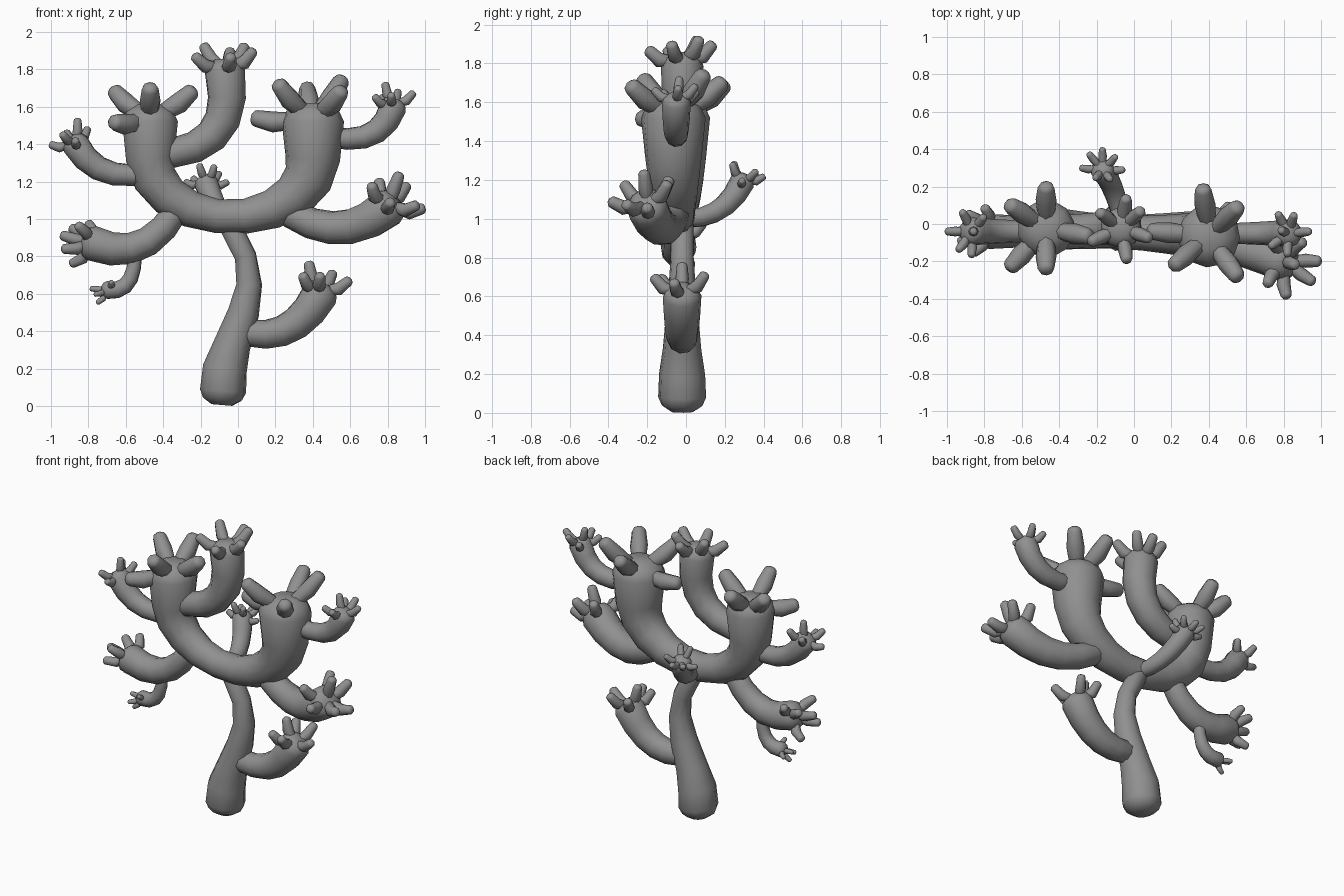
import bpy, bmesh, math
from mathutils import Vector

cube = bpy.data.objects.get("Cube")
if cube:
    bpy.data.objects.remove(cube, do_unlink=True)

# One stone grey material for everything
grey = bpy.data.materials.new("stone_grey")
grey.use_nodes = True
colour = (0.28, 0.28, 0.28, 1)
grey.diffuse_color = colour
bsdf = next(n for n in grey.node_tree.nodes if n.type == 'BSDF_PRINCIPLED')
bsdf.inputs["Base Color"].default_value = colour
UP = Vector((0, 0, 1))


def dome(end, before):
    """Two shrinking rings that round off the end of a tube."""
    (point, radius), (previous, _) = end, before
    out = (point - previous).normalized() * radius
    return [(point + out * 0.35, radius * 0.84), (point + out * 0.6, radius * 0.45)]


def tube(bm, stations, sides):
    """Sweep a round section along (point, radius) stations, with domed ends."""
    stations = (dome(stations[0], stations[1])[::-1] + stations
                + dome(stations[-1], stations[-2]))
    points = [point for point, radius in stations]
    last = len(points) - 1
    across = (points[1] - points[0]).orthogonal()
    rings = []
    for i, (point, radius) in enumerate(stations):
        along = (points[min(i + 1, last)] - points[max(i - 1, 0)]).normalized()
        across = (across - along * across.dot(along)).normalized()
        other = along.cross(across)
        angles = [math.tau * k / sides for k in range(sides)]
        rings.append([bm.verts.new(point + (across * math.cos(a) + other * math.sin(a)) * radius)
                      for a in angles])
    for lower, upper in zip(rings, rings[1:]):
        for k in range(sides):
            n = (k + 1) % sides
            bm.faces.new((lower[k], lower[n], upper[n], upper[k]))
    bm.faces.new(rings[0][::-1])
    bm.faces.new(rings[-1])


def finish(name, bm):
    bmesh.ops.recalc_face_normals(bm, faces=bm.faces)
    mesh = bpy.data.meshes.new(name)
    bm.to_mesh(mesh)
    bm.free()
    mesh.materials.append(grey)
    mesh.shade_smooth()
    bpy.context.collection.objects.link(bpy.data.objects.new(name, mesh))


def limb(name, stations, sides=10):
    bm = bmesh.new()
    tube(bm, stations, sides)
    finish(name, bm)


def fingers(name, palm, axis, reach, radius, angles, curl):
    """Stubby fingers at (azimuth, elevation) degrees, curling towards the axis."""
    bm = bmesh.new()
    for azimuth, elevation in angles:
        a, e = math.radians(azimuth), math.radians(elevation)
        span = Vector((math.cos(e) * math.cos(a), math.cos(e) * math.sin(a), math.sin(e)))
        tip = palm + span * reach
        middle = palm + (span * 0.65 - axis * curl) * reach
        end = tip - (tip - middle).normalized() * radius * 0.45
        tube(bm, [(palm + span * reach * 0.2, radius * 0.75), (middle, radius),
                  (end, radius * 0.8)], 8)
    finish(name, bm)


def branch(name, start, elbow, palm, radius, angles, lift=1):
    """A bent limb that swells into a palm with fingers."""
    start, elbow, palm = Vector(start), Vector(elbow), Vector(palm)
    steps = 5
    stations = []
    for i in range(steps + 1):
        t = i / steps
        point = start.lerp(elbow, t).lerp(elbow.lerp(palm, t), t)
        stations.append((point, radius * (0.72 + 0.28 * t)))
    limb(name, stations)
    axis = ((palm - elbow).normalized() + UP * lift).normalized()
    fingers(name + "_fingers", palm, axis, radius * 1.85, radius * 0.35, angles, 0.14)


# Trunk, wide at the foot and leaning in an S
trunk = [(-.08, .08, .125), (-.07, .2, .12), (-.03, .33, .1), (.03, .5, .085),
         (.06, .65, .07), (.04, .8, .06), (-.06, 1, .06)]
limb("trunk", [(Vector((x, -.02, z)), r) for x, z, r in trunk])

# Thick U-shaped fork: half an ellipse carried up into two heads
centre, half_width, depth = Vector((-.035, -.045, 1.32)), .435, .31
arc = [math.radians(a) for a in range(-90, 91, 20)]
path = [centre + Vector((half_width * math.sin(a), -.02 * math.sin(a), -depth * math.cos(a)))
        for a in arc]
heads = [path[0] + UP * .2, path[-1] + UP * .2]
path = [heads[0]] + path + [heads[1]]
floor = centre.z - depth
limb("main_fork", [(p, .09 + .07 * (max(p.z - floor, 0) * 2) ** .7 + .015 * p.x) for p in path], 12)
fingers("right_fork_fingers", heads[0], UP, .3, .056,
        [(90, 38), (147, 36), (227, 0), (270, 40), (350, 36)], .05)
fingers("left_fork_fingers", heads[1], UP, .33, .056,
        [(97, 36), (45, 46), (175, 4), (220, 40), (305, 32)], .05)

# Upright branch between the heads
branch("centre_branch", (-.36, -.03, 1.35), (0, -.02, 1.4), (-.07, -.02, 1.79), .11,
       [(145, 45), (80, 35), (40, 45), (-20, 35), (-80, 25), (205, 25)])

# Branches on the right
branch("upper_right_branch", (-.45, -.04, 1.25), (-.75, -.04, 1.18), (-.87, -.04, 1.4), .075,
       [(180, 0), (235, 25), (0, 85), (50, 40), (115, 30), (270, 10)])
branch("middle_right_branch", (-.32, -.04, 1.06), (-.5, -.04, .75), (-.78, -.04, .87), .095,
       [(140, 30), (100, 40), (235, 35), (200, -10), (150, -40), (180, 15)], 0)
branch("hanging_twig", (-.55, -.03, .82), (-.55, -.03, .6), (-.7, -.03, .62), .05,
       [(175, 5), (200, -50), (220, -15), (135, -10), (285, 30)], 0)

# Branches on the left
branch("lower_left_branch", (.05, -.02, .39), (.3, -.02, .34), (.44, -.02, .6), .1,
       [(180, 70), (230, 35), (60, 40), (-15, 25), (270, 35), (120, 40)])
branch("middle_left_branch", (.28, -.06, 1.03), (.56, -.12, .86), (.8, -.2, 1.06), .108,
       [(-15, 70), (235, 40), (0, 0), (45, 40), (-85, 10), (-35, 5), (110, 50)])
branch("upper_left_branch", (.48, -.05, 1.44), (.76, -.05, 1.38), (.83, -.05, 1.6), .075,
       [(160, 70), (5, 35), (215, 25), (265, 30), (75, 40), (120, 25)])

# Branch growing out of the back
branch("back_branch", (-.06, 0, 1), (-.1, .2, 1), (-.17, .29, 1.19), .065,
       [(230, 60), (-50, 55), (90, 15), (0, 5), (175, 5), (130, 15), (45, 30)])
